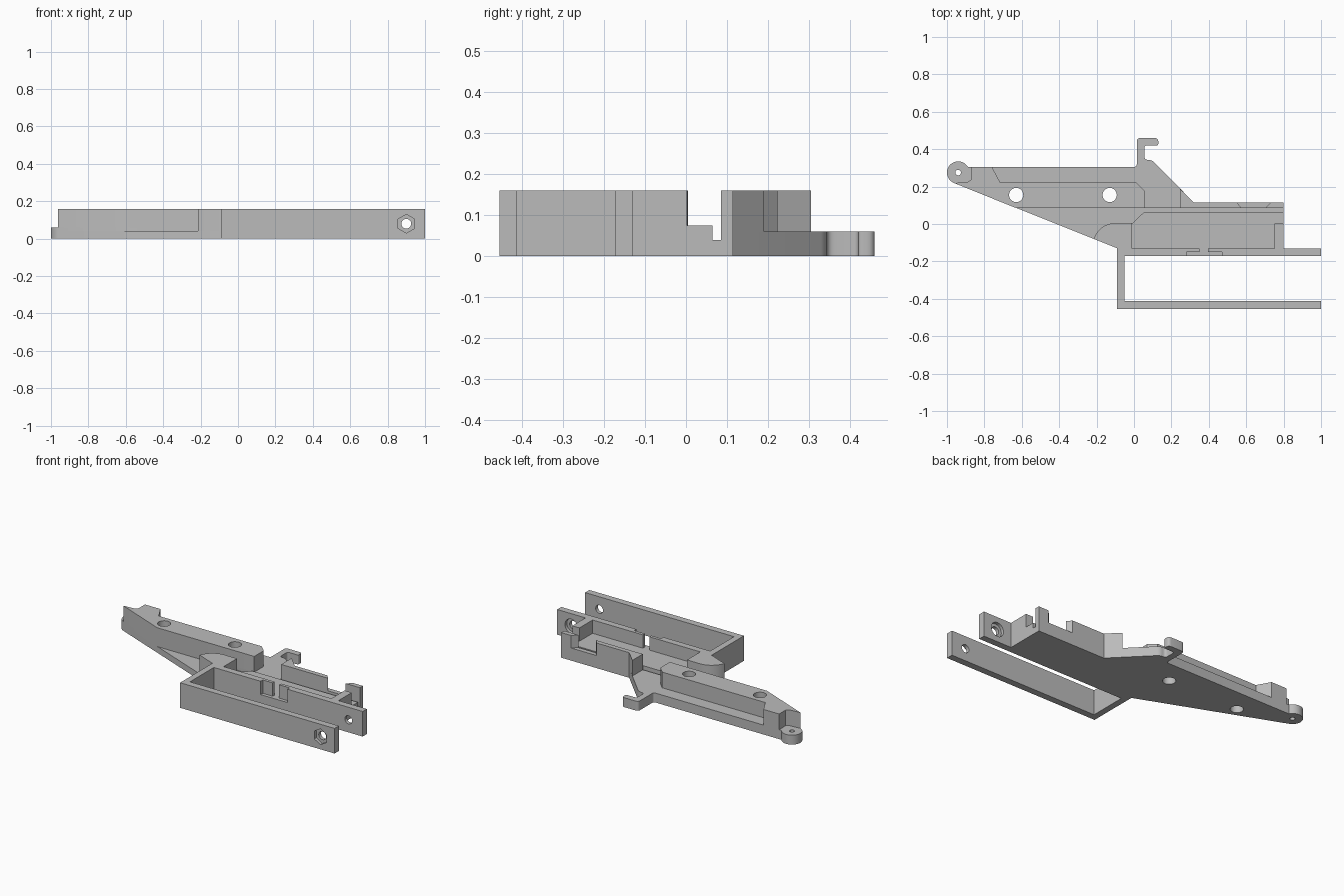
import bpy, bmesh, math
from mathutils import Vector

cube = bpy.data.objects.get("Cube")
if cube:
    bpy.data.objects.remove(cube, do_unlink=True)

grey = bpy.data.materials.new("plain_grey")
grey.use_nodes = True
COLOUR = (0.5, 0.5, 0.5, 1)
grey.diffuse_color = COLOUR
grey.node_tree.nodes["Principled BSDF"].inputs["Base Color"].default_value = COLOUR

FLOOR, LEDGE, POCKET, TOP = 0.04, 0.06, 0.075, 0.16


def arc(cx, cy, r, a0, a1, n):
    """Points along an arc, angles in degrees."""
    angles = [math.radians(a0 + (a1 - a0) * i / n) for i in range(n + 1)]
    return [(cx + r * math.cos(a), cy + r * math.sin(a)) for a in angles]


def rounded(points):
    """Replace corners given as (x, y, radius) by short curves."""
    out = []
    for i, p in enumerate(points):
        c = Vector(p[:2])
        if len(p) == 2:
            out.append(tuple(c))
            continue
        a = c + (Vector(points[i - 1][:2]) - c).normalized() * p[2]
        b = c + (Vector(points[i + 1][:2]) - c).normalized() * p[2]
        for k in range(6):
            t = k / 5
            out.append(tuple(a * (1 - t) ** 2 + c * 2 * t * (1 - t) + b * t * t))
    return out


def prism(name, outline, z0, z1):
    """Extrude a flat outline from z0 to z1."""
    bm = bmesh.new()
    face = bm.faces.new([bm.verts.new((x, y, z0)) for x, y in outline])
    ext = bmesh.ops.extrude_face_region(bm, geom=[face])
    verts = [v for v in ext["geom"] if isinstance(v, bmesh.types.BMVert)]
    bmesh.ops.translate(bm, verts=verts, vec=(0, 0, z1 - z0))
    bmesh.ops.recalc_face_normals(bm, faces=bm.faces)
    mesh = bpy.data.meshes.new(name)
    bm.to_mesh(mesh)
    bm.free()
    mesh.materials.append(grey)
    obj = bpy.data.objects.new(name, mesh)
    bpy.context.collection.objects.link(obj)
    return obj


def rect(x0, x1, y0, y1):
    return [(x0, y0), (x1, y0), (x1, y1), (x0, y1)]


def drill(location, radius, depth, along_y=False, sides=32):
    bpy.ops.mesh.primitive_cylinder_add(
        vertices=sides, radius=radius, depth=depth, location=location,
        rotation=(math.pi / 2 if along_y else 0, 0, 0))
    return bpy.context.object


def cut(targets, cutter):
    """Subtract the cutter from each target, then discard it."""
    cutter.hide_render = True
    for obj in targets:
        mod = obj.modifiers.new("cut", "BOOLEAN")
        mod.operation, mod.solver, mod.object = "DIFFERENCE", "EXACT", cutter
        bpy.context.view_layer.objects.active = obj
        bpy.ops.object.modifier_apply(modifier=mod.name)
    bpy.data.objects.remove(cutter, do_unlink=True)


# Rear outline shared by the plate and ledge: diagonal, hook, hinge eye
hinge = (-0.94, 0.275)
rear = rounded([
    (0.8, 0.115), (0.32, 0.115), (0.095, 0.343, 0.02), (0.055, 0.343, 0.02),
    (0.055, 0.42, 0.015), (0.13, 0.42, 0.01), (0.13, 0.46, 0.02),
    (0.015, 0.46, 0.02), (0.015, 0.305, 0.015), (-0.5, 0.305)])
rear += arc(*hinge, 0.06, 30, 248, 24)

# Floor plate and the slightly higher rear ledge
plate = prism("base_plate", rear + [(-0.09, -0.13), (0.8, -0.13)], 0, FLOOR)
ledge = prism("rear_ledge", rear + [(-0.63, 0.085), (0.8, 0.085)], FLOOR, LEDGE)

# Tall body block that tapers toward the hinge
body = prism("body_block", [
    (-0.63, 0.085), (0.055, 0.085), (0.055, 0.18), (0.012, 0.223),
    (-0.715, 0.222), (-0.76, 0.305), (-0.87, 0.305), (-0.87, 0.238),
    (-0.888, 0.225), (-0.962, 0.219)], LEDGE, TOP)

# Rear fence, its low sill and the end post
prism("rear_fence", [(0.245, 0.085), (0.575, 0.085), (0.55, 0.115),
                     (0.32, 0.115), (0.245, 0.19)], LEDGE, TOP)
prism("fence_sill", [(0.575, 0.085), (0.7, 0.085), (0.73, 0.115),
                     (0.55, 0.115)], LEDGE, 0.08)
prism("end_post", [(0.7, 0.085), (0.8, 0.085), (0.8, 0.115),
                   (0.73, 0.115)], LEDGE, TOP)

# Pocket floor with its end wall and curved shoulder
prism("pocket_floor", [(-0.01, -0.13), (0.75, -0.13), (0.75, 0.003), (0.8, 0.003),
                       (0.8, 0.065), (0.055, 0.065), (-0.01, 0.003)], FLOOR, POCKET)
prism("pocket_end_wall", rect(0.75, 0.8, -0.13, 0.003), FLOOR, TOP)
prism("curved_shoulder", [(-0.09, -0.13), (-0.01, -0.13), (-0.01, 0.004)]
      + arc(-0.1, -0.115, 0.12, 90, 163, 12), FLOOR, TOP)

# U-shaped frame with two long arms
frame = prism("fork_frame", [
    (1, -0.13), (-0.09, -0.13), (-0.09, -0.455), (1, -0.455),
    (1, -0.412), (-0.05, -0.412), (-0.05, -0.172), (1, -0.172)], 0, TOP)

# Notch and slot in the inner arm
cut([frame], prism("notch_cutter", rect(0.28, 0.47, -0.2, -0.15), POCKET, 0.2))
cut([frame], prism("slot_cutter", rect(0.35, 0.395, -0.2, -0.1), POCKET, 0.2))

# Bolt hole through both arms, nut recess and bolt head recess
cut([frame], drill((0.9, -0.3, 0.08), 0.026, 0.6, True))
cut([frame], drill((0.9, -0.455, 0.08), 0.05, 0.04, True, 6))
cut([frame], drill((0.9, -0.13, 0.08), 0.045, 0.04, True))

# Vertical mounting holes and the hinge pin hole
for x in (-0.63, -0.13):
    cut([plate, ledge, body], drill((x, 0.155, 0.08), 0.038, 0.4))
cut([plate, ledge], drill((*hinge, 0.03), 0.015, 0.2, sides=20))

# Smooth the curved walls while keeping edges crisp
for obj in bpy.context.collection.objects:
    if obj.type == "MESH":
        bpy.ops.object.select_all(action="DESELECT")
        obj.select_set(True)
        bpy.context.view_layer.objects.active = obj
        bpy.ops.object.shade_smooth_by_angle(angle=math.radians(25))
